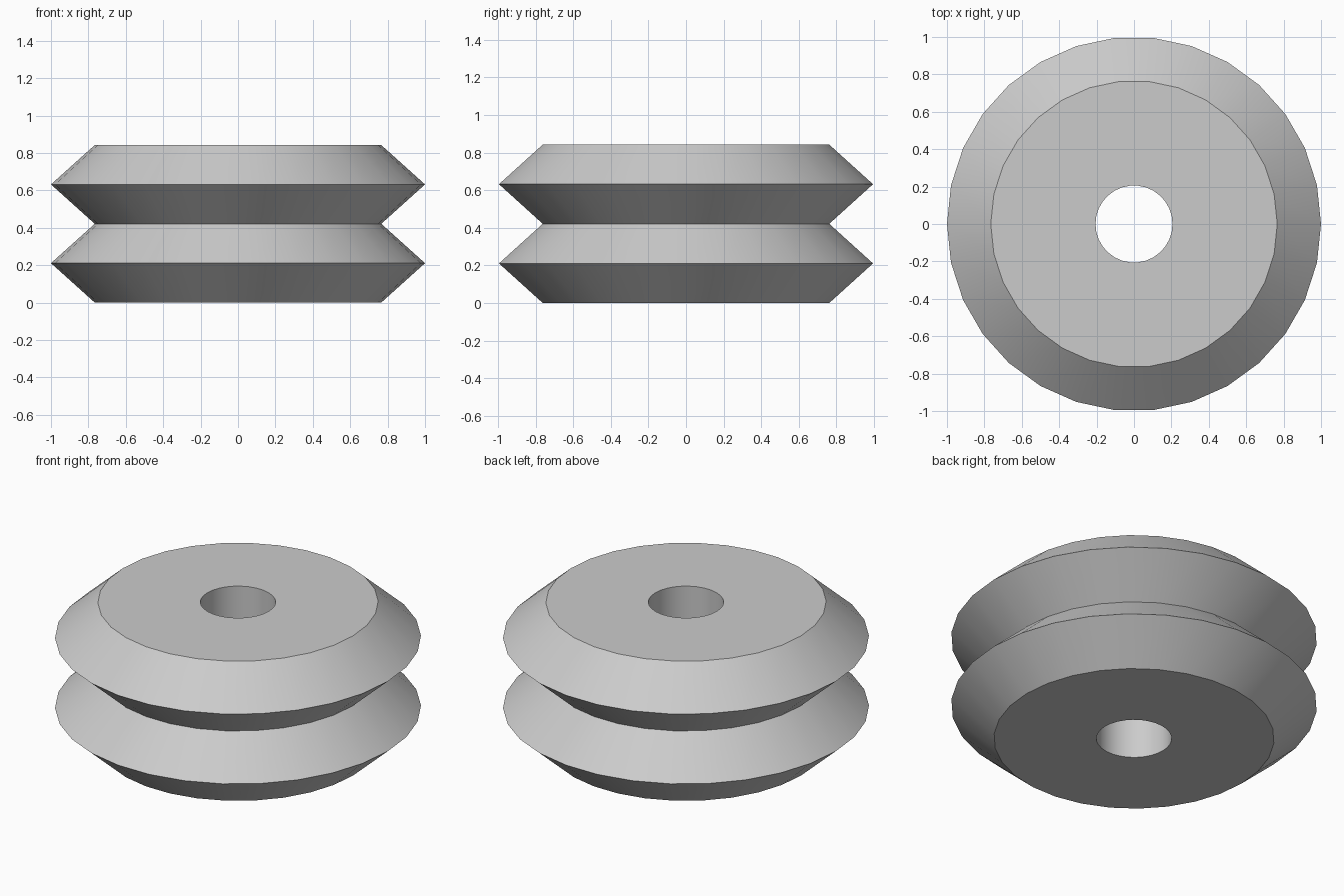
import bpy
import bmesh
import math
from mathutils import Matrix, Vector

cube = bpy.data.objects.get("Cube")
if cube:
    bpy.data.objects.remove(cube, do_unlink=True)

SEGMENTS = 30
RIM, WAIST, BORE = 1.0, 0.766, 0.206
STEP = 0.2105          # height of one bevelled band
RIDGES = 2

# Plain grey
grey = bpy.data.materials.new("plain_grey")
grey.use_nodes = True
colour = (0.6, 0.6, 0.6, 1.0)
grey.diffuse_color = colour
grey.node_tree.nodes["Principled BSDF"].inputs["Base Color"].default_value = colour

# Closed half-section: bore, then alternating waists and rims
bands = 2 * RIDGES
profile = [(BORE, 0.0)]
profile += [(RIM if i % 2 else WAIST, i * STEP) for i in range(bands + 1)]
profile.append((BORE, bands * STEP))

# Revolve the section about the z axis
bm = bmesh.new()
rings = []
for s in range(SEGMENTS):
    turn = Matrix.Rotation(math.tau * s / SEGMENTS, 3, 'Z')
    rings.append([bm.verts.new(turn @ Vector((r, 0, z))) for r, z in profile])
for s, ring in enumerate(rings):
    following = rings[(s + 1) % SEGMENTS]
    for i in range(len(profile)):
        j = (i + 1) % len(profile)
        bm.faces.new((ring[i], following[i], following[j], ring[j]))
bmesh.ops.recalc_face_normals(bm, faces=bm.faces[:])

mesh = bpy.data.meshes.new("double_ridged_wheel")
bm.to_mesh(mesh)
bm.free()
mesh.materials.append(grey)
wheel = bpy.data.objects.new("double_ridged_wheel", mesh)
bpy.context.collection.objects.link(wheel)

# Smooth around the cones, crisp at ridges and cap edges
bpy.ops.object.select_all(action='DESELECT')
wheel.select_set(True)
bpy.context.view_layer.objects.active = wheel
bpy.ops.object.shade_smooth_by_angle(angle=math.radians(30))
